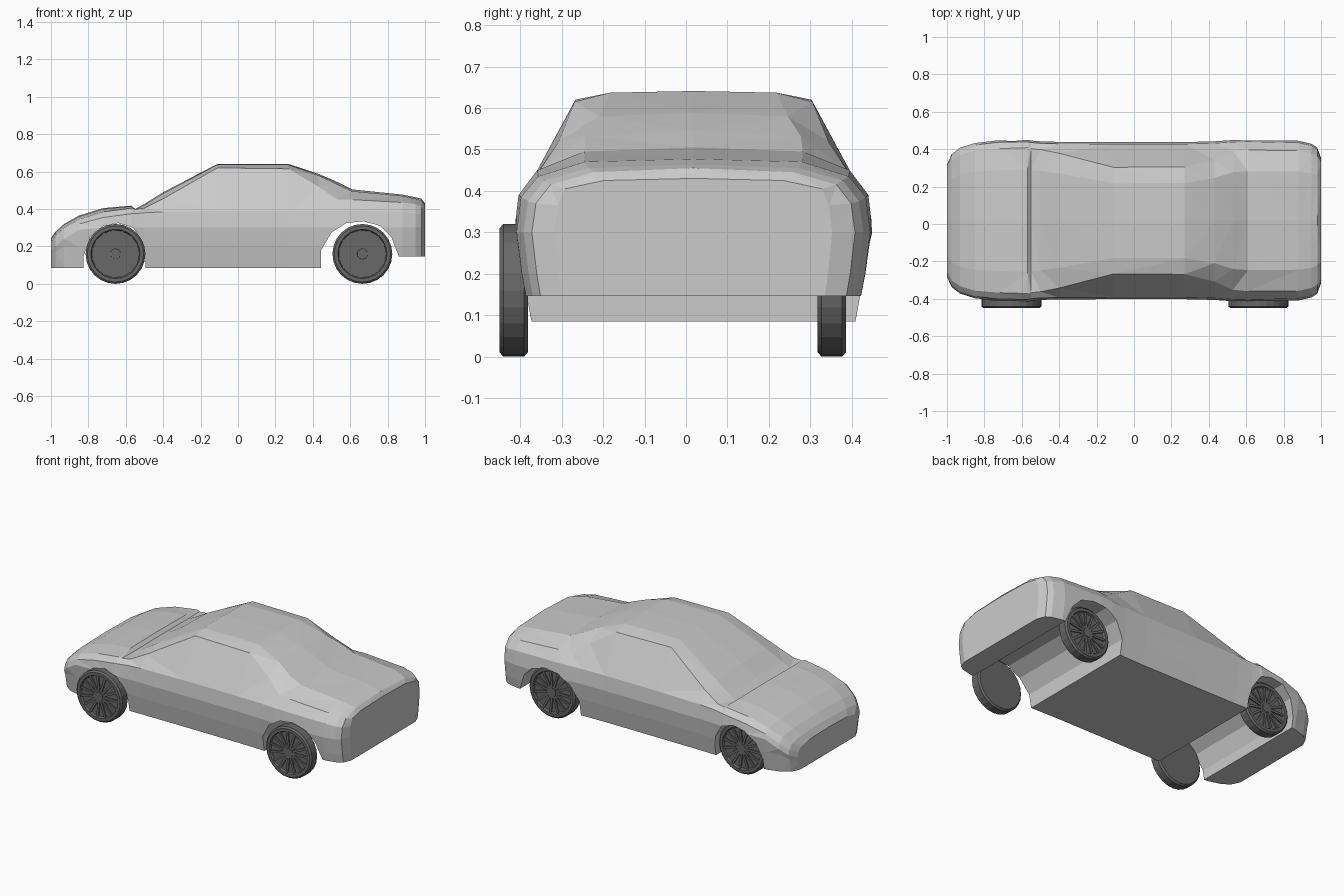
import bpy, bmesh
from math import sin, cos, pi
from mathutils import Matrix

if "Cube" in bpy.data.objects:
    bpy.data.objects.remove(bpy.data.objects["Cube"])

BODY_Y = 0.018  # body sits slightly off the wheel centreline


def finish(name, bm, mat=None):
    bmesh.ops.recalc_face_normals(bm, faces=bm.faces)
    me = bpy.data.meshes.new(name)
    bm.to_mesh(me)
    bm.free()
    ob = bpy.data.objects.new(name, me)
    bpy.context.collection.objects.link(ob)
    if mat:
        me.materials.append(mat)
    return ob


# Body stations: x, half width, belt z, edge half width, edge z, crown z, centre z
STATIONS = [
    (-1.00, .30, .20, .27, .225, .24, .245),
    (-.975, .355, .23, .32, .26, .275, .28),
    (-.93, .39, .27, .35, .30, .315, .32),
    (-.85, .415, .32, .375, .345, .36, .365),
    (-.72, .43, .355, .385, .385, .40, .405),
    (-.57, .432, .375, .39, .405, .415, .418),
    (-.55, .428, .375, .385, .40, .398, .40),
    (-.50, .424, .38, .38, .405, .422, .427),
    (-.40, .421, .385, .36, .455, .483, .49),
    (-.11, .42, .39, .285, .62, .637, .641),
    (.27, .42, .39, .287, .615, .637, .641),
    (.43, .424, .39, .325, .52, .58, .588),
    (.53, .431, .39, .37, .452, .532, .545),
    (.61, .433, .39, .377, .45, .495, .505),
    (.88, .427, .385, .375, .435, .47, .477),
    (.95, .41, .375, .36, .425, .455, .463),
    (.98, .39, .37, .345, .415, .445, .455),
    (1.0, .335, .365, .31, .405, .425, .43),
]


def section(x, w, zb, we, ze, zc, zm):
    half = [(.92 * w, .085), (.97 * w, min(.2, zb - .06)), (w, min(.3, zb - .03)),
            (.975 * w, zb), (we, ze), (.7 * we, zc)]
    ring = half + [(0, zm)] + [(-y, z) for y, z in reversed(half)]
    return [(x, y + BODY_Y, z) for y, z in ring]


# Lofted body shell
bm = bmesh.new()
rings = [[bm.verts.new(p) for p in section(*s)] for s in STATIONS]
n = len(rings[0])
for a, b in zip(rings, rings[1:]):
    for i in range(n):
        j = (i + 1) % n
        bm.faces.new((a[i], a[j], b[j], b[i]))
bm.faces.new(rings[0])
bm.faces.new(rings[-1])
bmesh.ops.triangulate(bm, faces=bm.faces)
body = finish("car_body", bm)

# Full-width wheel tunnels; the rear one also raises the rear bumper
ARCHES = [
    [(-.825, .02), (-.825, .15), (-.79, .25), (-.72, .31), (-.64, .325),
     (-.56, .30), (-.51, .22), (-.495, .15), (-.495, .02)],
    [(.445, .02), (.445, .18), (.50, .275), (.58, .325), (.67, .335), (.76, .31),
     (.82, .25), (.86, .146), (1.1, .146), (1.1, .02)],
]
bm = bmesh.new()
for outline in ARCHES:
    face = bm.faces.new([bm.verts.new((x, -.6, z)) for x, z in outline])
    ext = bmesh.ops.extrude_face_region(bm, geom=[face])
    bmesh.ops.translate(bm, vec=(0, 1.2, 0),
                        verts=[v for v in ext["geom"] if isinstance(v, bmesh.types.BMVert)])
cutter = finish("arch_cutter", bm)
cutter.hide_render = True
mod = body.modifiers.new("arches", 'BOOLEAN')
mod.operation = 'DIFFERENCE'
mod.solver = 'EXACT'
mod.object = cutter
bpy.context.view_layer.objects.active = body
bpy.ops.object.modifier_apply(modifier="arches")
bpy.data.objects.remove(cutter)

# Wheels: revolved tyre and dished rim, thin spokes, small hub
dark = bpy.data.materials.new("wheel_grey")
dark.diffuse_color = (.14, .14, .14, 1)
dark.use_nodes = True
dark.node_tree.nodes["Principled BSDF"].inputs["Base Color"].default_value = dark.diffuse_color
SIDES, SPOKES = 24, 15
PROFILE = [(.150, .034), (.160, .025), (.160, -.025), (.150, -.034),
           (.132, -.034), (.126, -.022)]


def wheel(name, x, y, flip):
    bm = bmesh.new()
    loops = [[bm.verts.new((r * cos(2 * pi * k / SIDES), d, r * sin(2 * pi * k / SIDES)))
              for k in range(SIDES)] for r, d in PROFILE]
    for a, b in zip(loops, loops[1:]):
        for k in range(SIDES):
            m = (k + 1) % SIDES
            bm.faces.new((a[k], a[m], b[m], b[k]))
    bm.faces.new(loops[0])
    bm.faces.new(loops[-1])
    for k in range(SPOKES):
        bmesh.ops.create_cube(bm, size=1, matrix=Matrix.Rotation(2 * pi * k / SPOKES, 4, 'Y')
                              @ Matrix.Translation((.078, -.024, 0))
                              @ Matrix.Diagonal((.104, .010, .014, 1)))
    bmesh.ops.create_cone(bm, cap_ends=True, segments=10, radius1=.032, radius2=.028,
                          depth=.014, matrix=Matrix.Translation((0, -.025, 0))
                          @ Matrix.Rotation(pi / 2, 4, 'X'))
    if flip:
        bmesh.ops.rotate(bm, verts=bm.verts, matrix=Matrix.Rotation(pi, 3, 'Z'))
    ob = finish(name, bm, dark)
    ob.location = (x, y, .16)


for end, x in (("front", -.655), ("rear", .665)):
    wheel(end + "_wheel_near", x, -.416, False)
    wheel(end + "_wheel_far", x, .352, True)
